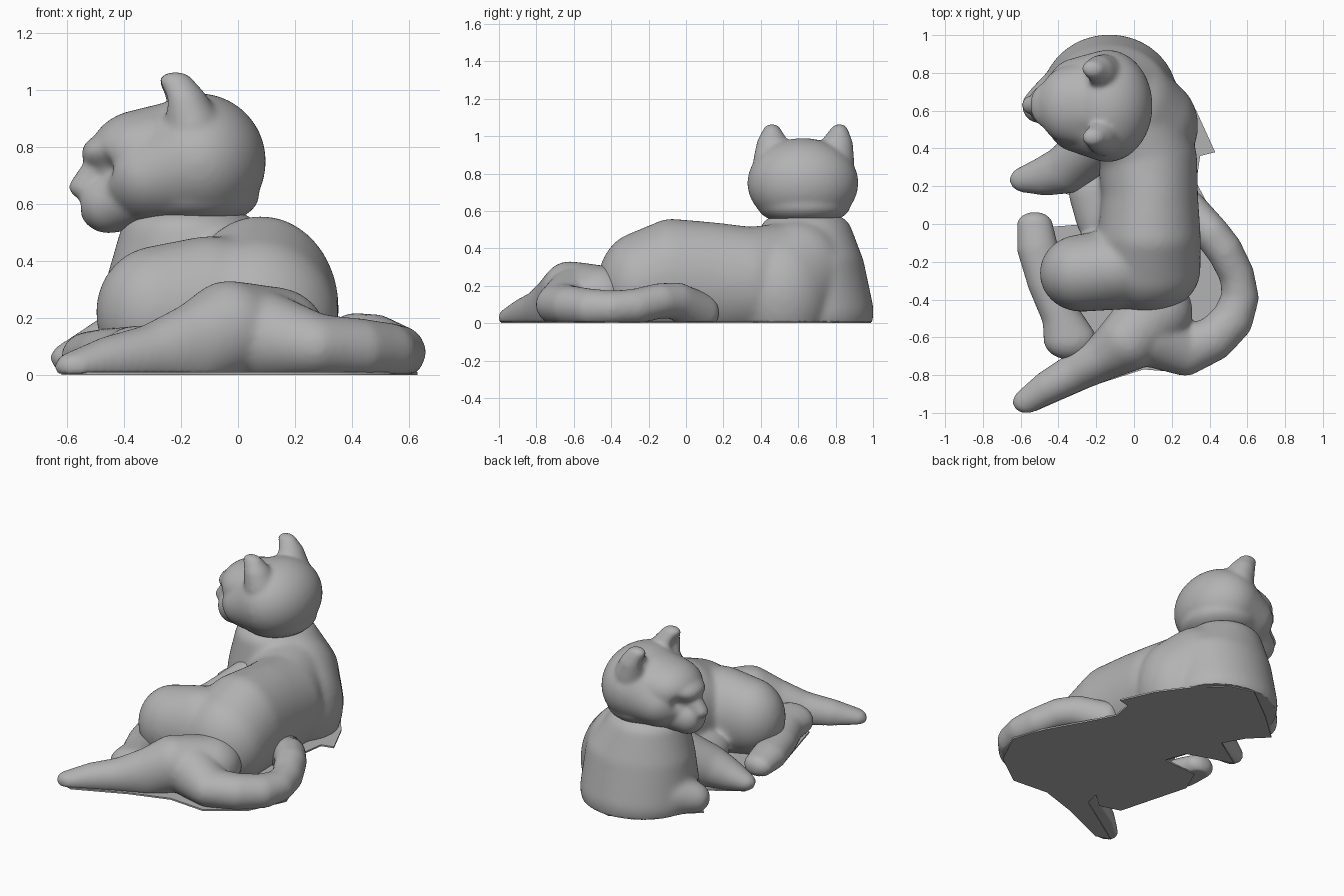
import bpy, bmesh, math
from mathutils import Vector, Matrix

cube = bpy.data.objects.get("Cube")
if cube:
    bpy.data.objects.remove(cube, do_unlink=True)

grey = bpy.data.materials.new("plain_grey")
grey.use_nodes = True
grey.diffuse_color = (0.45, 0.45, 0.45, 1)
grey.node_tree.nodes["Principled BSDF"].inputs["Base Color"].default_value = (0.45, 0.45, 0.45, 1)


def finish(obj):
    obj.data.materials.clear()
    obj.data.materials.append(grey)
    bpy.ops.object.select_all(action='DESELECT')
    obj.select_set(True)
    bpy.context.view_layer.objects.active = obj
    bpy.ops.object.shade_smooth_by_angle(angle=math.radians(50))


def chain_blobs(bm, nodes, steps=8):
    """Fill a path of (centre, radii) nodes with overlapping ellipsoids."""
    rows = [Vector(n) for n in nodes]
    samples = [a.lerp(b, i / steps) for a, b in zip(rows, rows[1:]) for i in range(steps)]
    for s in samples + [rows[-1]]:
        mat = Matrix.Translation(s[:3]) @ Matrix.Diagonal((*s[3:], 1))
        bmesh.ops.create_icosphere(bm, subdivisions=4, radius=1, matrix=mat)


def sculpt(name, chains, voxel=0.014, smooth=10, dents=()):
    """Fuse chains of ellipsoids into one smooth skin with a flat underside."""
    bm = bmesh.new()
    for chain in chains:
        chain_blobs(bm, chain)
    mesh = bpy.data.meshes.new(name)
    bm.to_mesh(mesh)
    bm.free()
    obj = bpy.data.objects.new(name, mesh)
    bpy.context.collection.objects.link(obj)
    rem = obj.modifiers.new("fuse", 'REMESH')
    rem.mode = 'VOXEL'
    rem.voxel_size = voxel
    soft = obj.modifiers.new("soften", 'SMOOTH')
    soft.factor = 0.5
    soft.iterations = smooth
    deps = bpy.context.evaluated_depsgraph_get()
    fused = bpy.data.meshes.new_from_object(obj.evaluated_get(deps))
    obj.modifiers.clear()
    obj.data = fused
    bpy.data.meshes.remove(mesh)
    fused.name = name
    for v in fused.vertices:
        for centre, radius, push in dents:
            d = (v.co - Vector(centre)).length / radius
            if d < 3:
                v.co += Vector(push) * math.exp(-d * d)
        v.co.z = max(v.co.z, 0.006)
    finish(obj)


# Torso, shoulder, chest with neck, bent thigh, belly fold and far front leg
sculpt("body", [
    [(.07, -.24, .2, .283, .235, .29), (.08, -.08, .235, .275, .22, .325),
     (.085, .15, .225, .255, .2, .315), (.07, .35, .22, .265, .2, .295),
     (0, .5, .25, .27, .22, .285)],
    [(.1, .52, .15, .24, .26, .32), (0, .6, .25, .25, .27, .3)],
    [(-.13, .66, .06, .365, .345, .25), (-.13, .655, .3, .34, .3, .2),
     (-.17, .64, .5, .245, .245, .11)],
    [(-.1, -.24, .22, .25, .215, .27), (-.28, -.26, .22, .22, .205, .235)],
    [(-.14, .03, .08, .17, .15, .12), (-.18, .17, .07, .17, .14, .12)],
    [(-.15, .8, .11, .17, .16, .18), (-.3, .76, .11, .14, .135, .15),
     (-.4, .7, .1, .12, .115, .125), (-.5, .625, .08, .095, .095, .095)],
], smooth=24)

# Head: skull, cheeks, jaw base, forehead, brow, muzzle, nose, bridge and both ears
mid = .63
head_chains = [
    [(-.14, mid - .005, .75, .238, .297, .24), (-.3, mid, .7, .19, .25, .18)],
    [(-.15, mid, .63, .225, .25, .11), (-.28, mid, .63, .17, .2, .11)],
    [(-.2, mid, .785, .2, .24, .18), (-.32, mid, .78, .2, .21, .155)],
    [(-.41, mid, .78, .14, .145, .08)],
    [(-.38, mid, .63, .12, .15, .12), (-.455, mid, .605, .108, .11, .108)],
    [(-.48, mid, .73, .06, .06, .06), (-.545, mid, .66, .05, .05, .042)],
]
dents = [((-.55, mid, .6), .03, (.012, 0, 0))]
for side, tip_y in ((-1, .46), (1, .82)):
    head_chains.append([
        (-.16, mid + side * .155, .87, .1, .115, .11),
        (-.185, (mid + side * .165 + tip_y) / 2, .96, .08, .085, .06),
        (-.22, tip_y, 1.03, .062, .047, .036)])
    dents.append(((-.47, mid + side * .115, .73), .045, (.028, -side * .01, 0)))
    dents.append(((-.28, mid + side * .16, .97), .05, (.03, 0, -.01)))
sculpt("head", head_chains, voxel=0.011, smooth=14, dents=dents)

# Near front leg
sculpt("left_front_leg", [
    [(-.2, .42, .2, .16, .14, .2), (-.36, .29, .13, .13, .13, .13),
     (-.47, .255, .09, .1, .105, .1), (-.575, .235, .06, .085, .07, .06)]])

# Tucked hind foot with its heel
sculpt("tucked_hind_foot", [
    [(-.525, 0, .06, .095, .065, .07), (-.51, -.13, .07, .11, .1, .085),
     (-.46, -.31, .075, .105, .1, .09), (-.38, -.5, .075, .105, .1, .095),
     (-.34, -.61, .08, .14, .11, .095)]])

# Stretched hind leg and curled tail share one skin at the rump
sculpt("stretched_leg_and_tail", [
    [(.12, -.46, .14, .19, .19, .17), (-.03, -.62, .16, .17, .16, .172),
     (-.15, -.7, .1, .125, .125, .158), (-.3, -.78, .07, .105, .105, .11),
     (-.45, -.86, .05, .09, .09, .088), (-.57, -.94, .03, .076, .066, .054)],
    [(.1, -.6, .13, .16, .16, .16), (.27, -.67, .1, .125, .135, .115),
     (.42, -.61, .09, .115, .118, .11), (.52, -.51, .08, .11, .112, .105),
     (.563, -.39, .08, .098, .11, .095), (.545, -.27, .09, .092, .1, .095),
     (.48, -.14, .12, .095, .1, .095), (.41, -.05, .12, .095, .1, .1),
     (.3, .06, .06, .09, .12, .11)]], smooth=14)

# Thin sheet under the whole figure
outline = [(-.62, -.96), (-.52, -.99), (-.2, -.85), (.05, -.77), (.3, -.79), (.52, -.63),
           (.63, -.4), (.56, -.2), (.42, .05), (.33, .22), (.35, .36), (.43, .38),
           (.33, .6), (.2, .78), (.02, .95), (-.13, .99), (-.38, .8), (-.57, .63),
           (-.46, .52), (-.38, .38), (-.6, .24), (-.3, .14), (-.25, .0), (-.5, -.02),
           (-.57, -.18), (-.44, -.65), (-.3, -.69), (-.2, -.6), (-.22, -.7)]
bm = bmesh.new()
sheet = bm.faces.new([bm.verts.new((x, y, 0)) for x, y in outline])
up = bmesh.ops.extrude_face_region(bm, geom=[sheet], use_keep_orig=True)
for v in up["geom"]:
    if isinstance(v, bmesh.types.BMVert):
        v.co.z = 0.01
bmesh.ops.recalc_face_normals(bm, faces=bm.faces)
mesh = bpy.data.meshes.new("base_sheet")
bm.to_mesh(mesh)
bm.free()
base = bpy.data.objects.new("base_sheet", mesh)
bpy.context.collection.objects.link(base)
finish(base)
